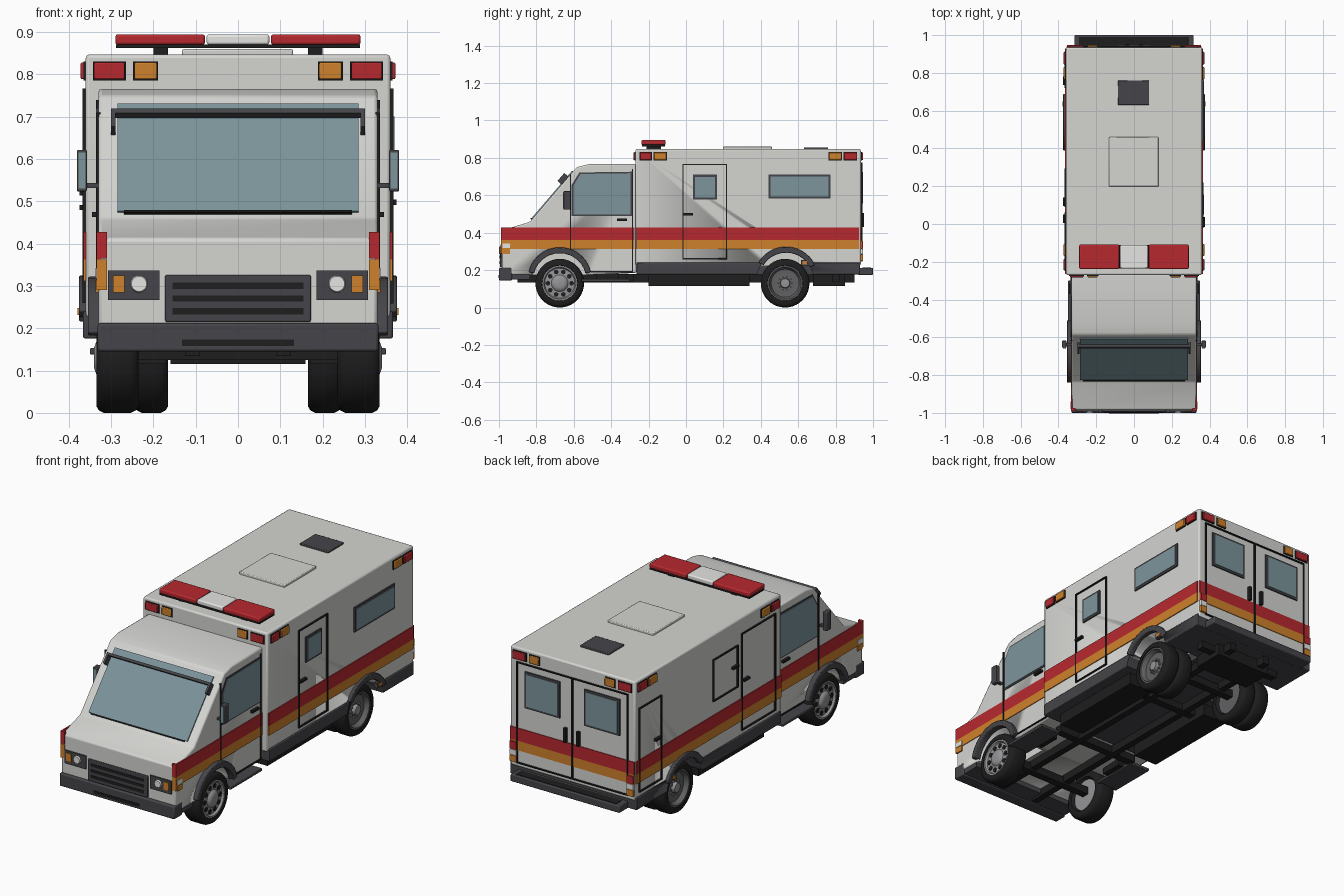
import bpy, bmesh, math
from mathutils import Matrix, Vector

if "Cube" in bpy.data.objects:
    bpy.data.objects.remove(bpy.data.objects["Cube"])


def mat(name, r, g, b):
    m = bpy.data.materials.new(name)
    m.diffuse_color = (r, g, b, 1)
    m.use_nodes = True
    m.node_tree.nodes["Principled BSDF"].inputs["Base Color"].default_value = m.diffuse_color
    return m


WHITE = mat("body white", .66, .66, .64)
RED = mat("red", .47, .022, .028)
ORANGE = mat("orange", .62, .22, .025)
GREY = mat("dark grey", .06, .06, .068)
BLACK = mat("black", .013, .013, .014)
GLASS = mat("glass", .20, .30, .33)
STEEL = mat("steel", .30, .30, .31)
LAMP = mat("lamp white", .78, .79, .77)
RIM = mat("rim grey", .12, .12, .125)


def finish(name, material, bm, mirror=False, bevel=0):
    bmesh.ops.recalc_face_normals(bm, faces=bm.faces[:])
    me = bpy.data.meshes.new(name)
    bm.to_mesh(me)
    bm.free()
    me.materials.append(material)
    ob = bpy.data.objects.new(name, me)
    bpy.context.collection.objects.link(ob)
    if mirror:
        ob.modifiers.new("mirror", 'MIRROR').use_mirror_merge = False
    if bevel:
        b = ob.modifiers.new("bevel", 'BEVEL')
        b.width, b.segments = bevel, 2
    return ob


def boxes(name, material, bounds, mirror=False, bevel=0):
    bm = bmesh.new()
    for x0, x1, y0, y1, z0, z1 in bounds:
        m = Matrix.LocRotScale(((x0 + x1) / 2, (y0 + y1) / 2, (z0 + z1) / 2), None,
                               (abs(x1 - x0), abs(y1 - y0), abs(z1 - z0)))
        bmesh.ops.create_cube(bm, size=1, matrix=m)
    return finish(name, material, bm, mirror, bevel)


def prism(name, material, pts, x0, x1, mirror=False, bevel=0):
    """Extrude a (y, z) outline from x0 to x1."""
    bm = bmesh.new()
    f = bm.faces.new([bm.verts.new((x0, y, z)) for y, z in pts])
    r = bmesh.ops.extrude_face_region(bm, geom=[f])
    bmesh.ops.translate(bm, vec=(x1 - x0, 0, 0),
                        verts=[v for v in r['geom'] if isinstance(v, bmesh.types.BMVert)])
    return finish(name, material, bm, mirror, bevel)


def lathe(name, material, profile, y, z, segs=32):
    """Revolve an (x, radius) profile about an axle, on both sides."""
    bm = bmesh.new()
    vs = [bm.verts.new((x, y, z + r)) for x, r in profile]
    es = [bm.edges.new(p) for p in zip(vs, vs[1:])]
    bmesh.ops.spin(bm, geom=vs + es, cent=(0, y, z), axis=(1, 0, 0),
                   angle=math.tau, steps=segs)
    bmesh.ops.remove_doubles(bm, verts=bm.verts[:], dist=1e-5)
    return finish(name, material, bm, True)


def on_side(side, u0, u1, z0, z1, out):
    """Bounds of a plate lying on one face of the rear box or cab."""
    return {'R': (.355, .36 + out, u0, u1, z0, z1),
            'L': (-.36 - out, -.355, u0, u1, z0, z1),
            'C': (.325, .33 + out, u0, u1, z0, z1),
            'F': (u0, u1, -.27 - out, -.265, z0, z1),
            'N': (u0, u1, -.985 - out, -.975, z0, z1),
            'B': (u0, u1, .93, .935 + out, z0, z1)}[side]


def plate(name, material, side, u0, u1, z0, z1, out=.006, mirror=False, bevel=0):
    return boxes(name, material, [on_side(side, u0, u1, z0, z1, out)], mirror, bevel)


def outline(name, side, u0, u1, z0, z1, w=.006, out=.008, mirror=False):
    strips = [(u0, u1, z0, z0 + w), (u0, u1, z1 - w, z1),
              (u0, u0 + w, z0, z1), (u1 - w, u1, z0, z1)]
    return boxes(name, BLACK, [on_side(side, *s, out) for s in strips], mirror)


def window(name, side, u0, u1, z0, z1, mirror=False):
    plate(name + "_frame", GREY, side, u0, u1, z0, z1, .007, mirror)
    plate(name + "_glass", GLASS, side, u0 + .011, u1 - .011, z0 + .011, z1 - .011, .01, mirror)


FRONT_Y, REAR_Y, AXLE_Z = -.675, .53, .13

# Main bodies
cab = prism("cab", WHITE, [(-.985, .175), (-.985, .412), (-.835, .458), (-.585, .75), (-.52, .766),
                           (-.265, .766), (-.265, .185), (-.5, .175)], -.33, .33, bevel=.008)
body = boxes("rear_body", WHITE, [(-.36, .36, -.27, .935, .225, .847)], bevel=.008)
skirt = boxes("skirt", GREY, [(-.366, .366, -.265, .93, .176, .24)], bevel=.004)

# Wheel wells
for name, y, r, targets in (("front", FRONT_Y, .145, [cab]), ("rear", REAR_Y, .15, [body, skirt])):
    for s in (-1, 1):
        bm = bmesh.new()
        m = Matrix.Translation((s * .29, y, .152)) @ Matrix.Rotation(math.pi / 2, 4, 'Y')
        bmesh.ops.create_cone(bm, cap_ends=True, segments=40, radius1=r, radius2=r, depth=.28, matrix=m)
        c = finish(name + "_well_cutter", WHITE, bm)
        c.hide_render = True
        c.display_type = 'WIRE'
        for t in targets:
            b = t.modifiers.new("well", 'BOOLEAN')
            b.operation, b.solver, b.object = 'DIFFERENCE', 'EXACT', c


# Wheel arch flares
def flare(name, y, z, a0, a1, x0, x1):
    n = 14
    ang = [math.radians(a0 + (a1 - a0) * i / n) for i in range(n + 1)]
    pts = [(y + .17 * math.cos(a), z + .168 * math.sin(a)) for a in ang]
    pts += [(y + .14 * math.cos(a), z + .136 * math.sin(a)) for a in reversed(ang)]
    prism(name, GREY, pts, x0, x1, True, .004)


flare("front_flare", FRONT_Y, .154, 12, 168, .32, .355)
flare("rear_flare", REAR_Y + .005, .157, 25, 150, .35, .376)

# Wheels: single in front, double at the rear
def tyre(name, x0, x1, y):
    lathe(name, BLACK, [(x0 + .02, .08), (x0, .092), (x0, .114), (x0 + .006, .124), (x0 + .018, .13),
                        (x1 - .018, .13), (x1 - .006, .124), (x1, .114), (x1, .095), (x1 - .02, .09)],
          y, AXLE_Z, 40)


tyre("front_tyre", .235, .335, FRONT_Y)
tyre("rear_outer_tyre", .25, .332, REAR_Y)
tyre("rear_inner_tyre", .165, .245, REAR_Y)
lathe("front_rim", STEEL, [(.25, 0), (.25, .09), (.333, .094), (.333, .086), (.322, .08), (.325, .045),
                           (.335, .038), (.34, .025), (.34, 0)], FRONT_Y, AXLE_Z)
lathe("rear_rim", RIM, [(.18, 0), (.18, .085), (.328, .094), (.328, .086), (.305, .075),
                        (.302, .035), (.31, 0)], REAR_Y, AXLE_Z)
lathe("rear_hub", STEEL, [(.30, .028), (.322, .024), (.325, 0)], REAR_Y, AXLE_Z, 16)
for i in range(10):
    a = math.tau * i / 10
    c, s = math.cos(a), math.sin(a)
    lathe("rim_hole", BLACK, [(.318, .0125), (.3265, .0125), (.3265, 0)],
          FRONT_Y + .063 * c, AXLE_Z + .063 * s, 10)
    lathe("rear_stud", STEEL, [(.30, .005), (.312, .005), (.312, 0)],
          REAR_Y + .036 * c, AXLE_Z + .036 * s, 6)

# Chassis
boxes("frame_rails", BLACK, [(.09, .125, -.9, .9, .135, .178)], True)
boxes("cross_members", BLACK, [(-.3, .3, y - .02, y + .02, .125, .165) for y in (FRONT_Y, REAR_Y)]
      + [(-.24, .24, y - .02, y + .02, .14, .178) for y in (-.3, .25, .8)])
boxes("tanks", BLACK, [(.17, .31, -.2, .34, .115, .178)], True)
boxes("rear_chassis", BLACK, [(-.16, .16, .68, .85, .115, .178)])
boxes("front_pan", GREY, [(-.325, .325, -.97, -.835, .15, .178)])
boxes("side_step", GREY, [(.23, .35, -.56, -.3, .138, .153)], True, .003)
boxes("step_bracket", BLACK, [(.2, .26, -.48, -.36, .145, .185)], True)

# Bumpers
boxes("front_bumper", GREY, [(-.332, .332, -1, -.93, .145, .212)], bevel=.006)
boxes("bumper_slot", BLACK, [(-.132, .132, -1.003, -.99, .158, .174)])
boxes("rear_bumper", GREY, [(-.315, .315, .92, 1, .174, .212)], bevel=.005)
boxes("bumper_tread", BLACK, [(-.29, .29, .945, .99, .205, .215)])

# Stripes
for name, m, z0, z1, zf in (("red_stripe", RED, .362, .428, .365), ("orange_stripe", ORANGE, .312, .362, .29)):
    plate(name + "_side", m, 'R', -.265, .925, z0, z1, .005, True)
    plate(name + "_back", m, 'B', -.358, .358, z0, z1, .004)
    plate(name + "_cab", m, 'C', -.988, -.275, z0, z1, .004, True)
    plate(name + "_nose", m, 'N', .31, .334, zf, z1, .004, True)

# Windscreen, visor and wipers
A, B = Vector((-.835, .458)), Vector((-.585, .75))
d = (B - A).normalized()
n = Vector((-d.y, d.x))


def slanted(name, material, t0, t1, h0, h1, x0, x1, mirror=False):
    pts = [A + d * t0 + n * h0, A + d * t1 + n * h0, A + d * t1 + n * h1, A + d * t0 + n * h1]
    prism(name, material, [tuple(p) for p in pts], x0, x1, mirror)


slanted("windscreen", GLASS, .02, .355, -.01, .006, -.285, .285)
slanted("wiper", BLACK, .014, .02, -.01, .009, -.27, .27)
slanted("visor", GREY, .305, .318, .012, .03, -.3, .3)
slanted("visor_end", GREY, .262, .318, -.005, .03, .289, .3, True)

# Cab door
prism("cab_window_frame", GREY, [(-.612, .488), (-.612, .655), (-.57, .722), (-.29, .726), (-.29, .488)],
      .32, .333, True)
prism("cab_window_glass", GLASS, [(-.602, .496), (-.602, .652), (-.565, .714), (-.298, .718), (-.298, .496)],
      .32, .336, True)
boxes("cab_door_seam", BLACK, [on_side('C', *s, .006) for s in (
    (-.62, -.614, .3, .71), (-.29, -.284, .19, .74), (-.51, -.284, .188, .194))], True)
boxes("cab_door_handle", BLACK, [(.325, .345, -.37, -.315, .463, .475)], True)
boxes("mirror_arm", GREY, [(.32, .372, -.645, -.63, .532, .543)], True)
boxes("mirror_housing", GREY, [(.357, .381, -.655, -.618, .523, .622)], True, .004)
boxes("mirror_glass", GLASS, [(.361, .377, -.658, -.65, .53, .615)], True)

# Grille and headlights
plate("grille", GREY, 'N', -.172, .172, .215, .326, .01, bevel=.003)
boxes("grille_slots", BLACK, [on_side('N', -.155, .155, z, z + .015, .012) for z in (.233, .263, .293)])
plate("headlight_housing", GREY, 'N', .185, .307, .267, .336, .007, True)
plate("turn_signal", ORANGE, 'N', .268, .296, .285, .325, .011, True)
bm = bmesh.new()
bmesh.ops.create_cone(bm, cap_ends=True, segments=24, radius1=.024, radius2=.018, depth=.02,
                      matrix=Matrix.Translation((.234, -.99, .305)) @ Matrix.Rotation(math.pi / 2, 4, 'X'))
finish("headlight", LAMP, bm, True)
plate("corner_lamp", LAMP, 'C', -.98, -.94, .318, .342, .007, True)
plate("corner_signal", ORANGE, 'C', -.975, -.94, .285, .314, .007, True)

# Marker lights around the top of the rear body
for side, m, u0, u1 in (('F', RED, .268, .34), ('F', ORANGE, .192, .245),
                        ('B', RED, .268, .34), ('B', ORANGE, .192, .245),
                        ('R', RED, -.245, -.185), ('R', ORANGE, -.17, -.105),
                        ('R', ORANGE, .765, .83), ('R', RED, .845, .912)):
    plate("marker_base", BLACK, side, u0 - .003, u1 + .003, .786, .831, .005, True)
    plate("marker_light", m, side, u0, u1, .789, .828, .012, True, .003)

# Rear lamps and small side signals
for m, z0, z1 in ((RED, .315, .355), (LAMP, .285, .313), (ORANGE, .25, .283)):
    plate("rear_lamp", m, 'B', .318, .356, z0, z1, .012, True)
boxes("side_signal_base", GREY, [(.355, .375, .615, .655, .225, .253)], True)
boxes("side_signal", ORANGE, [(.36, .379, .622, .648, .231, .248)], True)

# Right side door and windows
outline("side_door_seam", 'R', -.02, .22, .258, .767)
window("side_door_window", 'R', .038, .167, .578, .71)
window("side_window", 'R', .44, .772, .583, .712)
boxes("side_door_handle", BLACK, [(.355, .375, -.015, .037, .492, .504)])

# Left side lockers
for u0, u1, z0, z1, h in ((.72, .905, .26, .7, .76), (.09, .295, .5, .72, .12), (-.22, .06, .26, .767, .03)):
    outline("locker_seam", 'L', u0, u1, z0, z1)
    boxes("locker_handle", BLACK, [(-.375, -.355, h - .025, h + .02, z0 + (z1 - z0) * .5, z0 + (z1 - z0) * .5 + .012)])

# Back doors
outline("back_door_seam", 'B', -.005, .322, .245, .775, mirror=True)
window("back_window", 'B', .07, .275, .545, .735, True)
boxes("back_door_handle", BLACK, [(.03, .044, .93, .952, .43, .505)], True)

# Roof hatch, vent and light bar
boxes("roof_hatch", WHITE, [(-.132, .13, .198, .46, .84, .86)], bevel=.004)
boxes("roof_vent", GREY, [(-.085, .08, .63, .76, .84, .856)], bevel=.003)
boxes("light_bar_feet", BLACK, [(.165, .2, -.21, -.135, .84, .866)], True)
boxes("light_bar_base", BLACK, [(-.288, .288, -.235, -.112, .862, .871)])
boxes("light_bar_red", RED, [(.078, .29, -.238, -.109, .87, .895)], True, .006)
boxes("light_bar_white", LAMP, [(-.074, .074, -.235, -.112, .87, .895)], bevel=.006)

bpy.ops.object.select_all(action='DESELECT')
for ob in bpy.data.objects:
    ob.select_set(True)
bpy.context.view_layer.objects.active = cab
bpy.ops.object.shade_smooth_by_angle(angle=math.radians(35))
